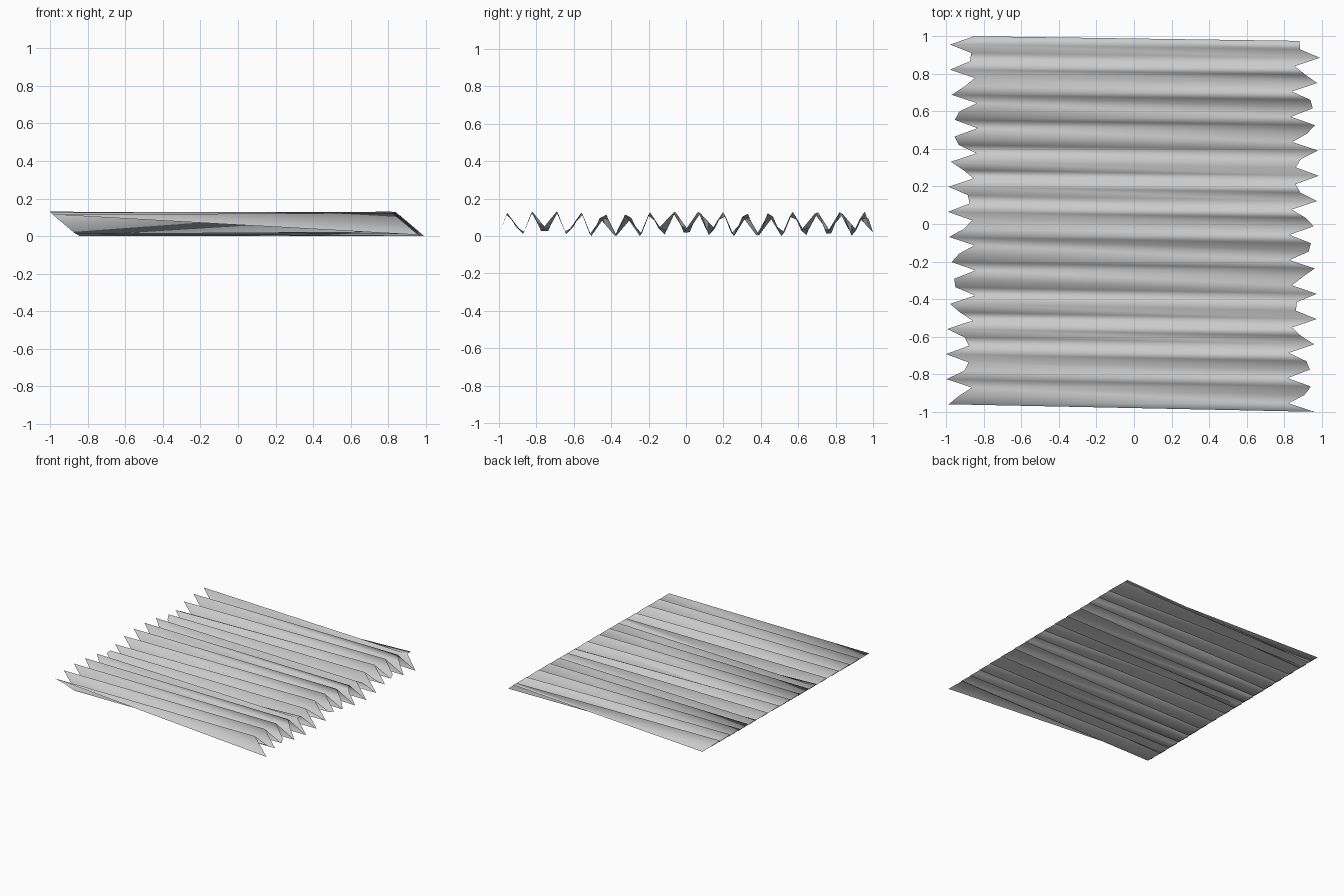
import bpy, math

if "Cube" in bpy.data.objects:
    bpy.data.objects.remove(bpy.data.objects["Cube"])

PERIOD, PEAK, HEIGHT = 0.1266, 0.953, 0.13
STEPS = 44


def wave(y):
    return HEIGHT * 0.5 * (1 + math.cos(2 * math.pi * (y - PEAK) / PERIOD))


# Each end of the sheet samples the same wave, slightly turned about z,
# and leans towards -x with height.
def end_points(x, y_start, y_end):
    pts = []
    for i in range(STEPS + 1):
        y = y_start + (y_end - y_start) * i / STEPS
        z = wave(y)
        pts.append((x + 0.013 * y - 1.17 * z, y, z))
    return pts


left = end_points(-0.84, 1.0, -0.96)
right = end_points(0.98, 0.975, -1.0)
verts = left + right
low = min(v[2] for v in verts)
verts = [(x, y, z - low) for x, y, z in verts]

# Long strips joining the two wavy ends
n = STEPS + 1
faces = [(i, i + 1, n + i + 1, n + i) for i in range(STEPS)]

mesh = bpy.data.meshes.new("corrugated_sheet")
mesh.from_pydata(verts, [], faces)
mesh.polygons.foreach_set("use_smooth", [True] * len(mesh.polygons))
mesh.update()
sheet = bpy.data.objects.new("corrugated_sheet", mesh)
bpy.context.collection.objects.link(sheet)
